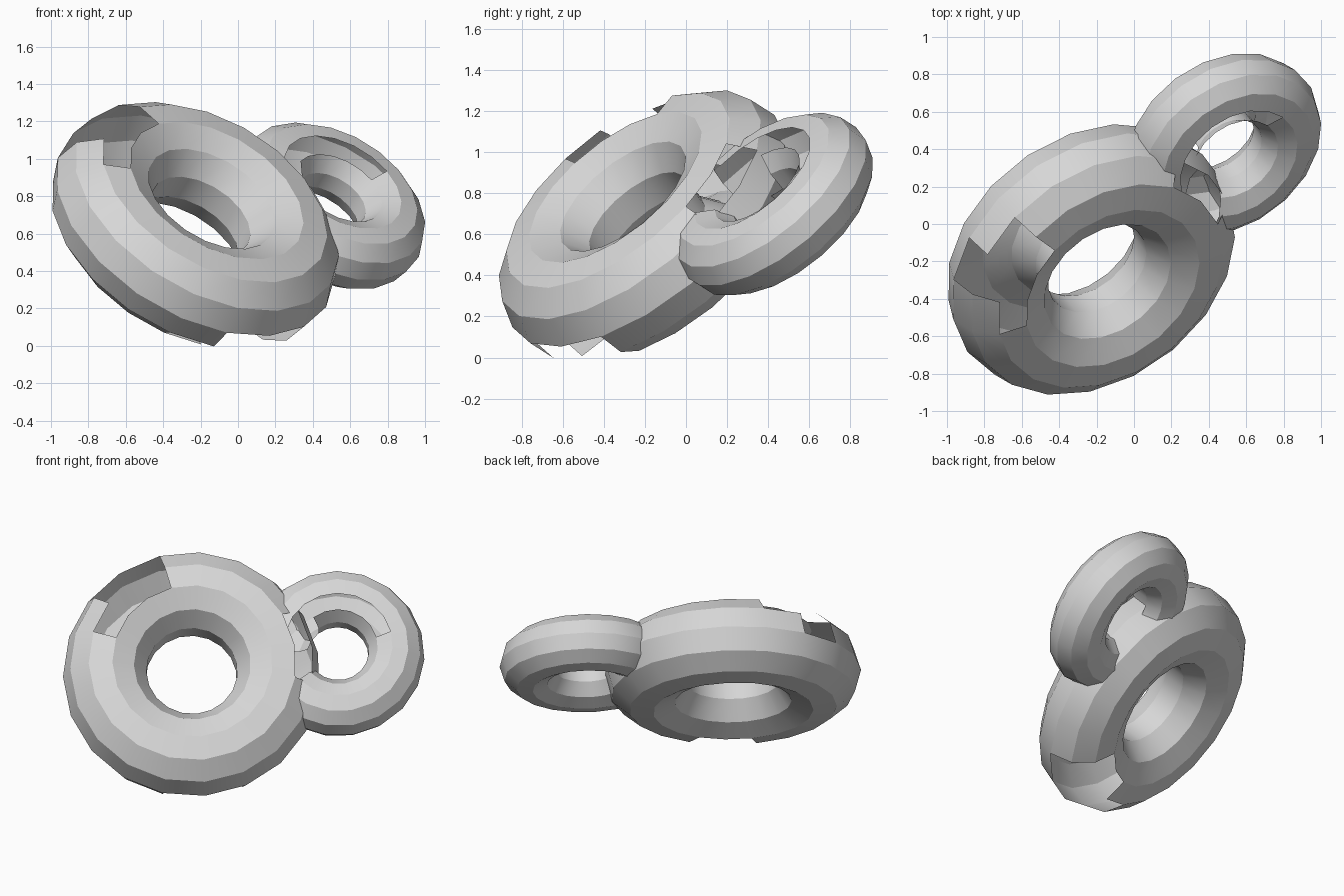
import bpy, bmesh, math
from mathutils import Vector

if "Cube" in bpy.data.objects:
    bpy.data.objects.remove(bpy.data.objects["Cube"])

SEG, SIDES = 19, 11
axis = Vector((0.43, -0.575, 0.70)).normalized()
across = Vector((-axis.y, axis.x, 0)).normalized()
up = axis.cross(across)

grey = bpy.data.materials.new("plain grey")
grey.diffuse_color = (0.68, 0.68, 0.68, 1)
grey.use_nodes = True
grey.node_tree.nodes["Principled BSDF"].inputs["Base Color"].default_value = grey.diffuse_color


def inside(angle, lo, hi):
    return (angle - lo) % 360 < (hi - lo)


def ring(name, centre, major, minor, start, gaps):
    """Tilted ring; gaps are (around from, to, tube from, to) in degrees."""
    bm = bmesh.new()
    rows = []
    for k in range(SEG):
        a = math.radians(start + 360 * k / SEG)
        out = across * math.cos(a) + up * math.sin(a)
        row = []
        for j in range(SIDES):
            t = 2 * math.pi * j / SIDES
            row.append(bm.verts.new(Vector(centre) + out * (major + minor * math.cos(t))
                                    + axis * minor * math.sin(t)))
        rows.append(row)
    for k in range(SEG):
        a = start + 360 * (k + 0.5) / SEG
        nxt = rows[(k + 1) % SEG]
        for j in range(SIDES):
            t = 360 * (j + 0.5) / SIDES
            if any(inside(a, g[0], g[1]) and inside(t, g[2], g[3]) for g in gaps):
                continue
            i = (j + 1) % SIDES
            bm.faces.new((rows[k][j], nxt[j], nxt[i], rows[k][i]))
    for v in [v for v in bm.verts if not v.link_faces]:
        bm.verts.remove(v)
    mesh = bpy.data.meshes.new(name)
    bm.to_mesh(mesh)
    bm.free()
    mesh.materials.append(grey)
    obj = bpy.data.objects.new(name, mesh)
    bpy.context.collection.objects.link(obj)
    bpy.context.view_layer.objects.active = obj
    obj.select_set(True)
    bpy.ops.object.shade_smooth_by_angle(angle=math.radians(25))
    obj.select_set(False)


# Large ring, broken open at the top, the bottom and beside the small ring
ring("large_ring", (-0.23, -0.19, 0.642), 0.553, 0.272, 180, [
    (104, 142, 33, 98),
    (142, 161, 66, 98),
    (123, 142, 0, 33),
    (-104, -66, -98, 0),
    (-123, -104, -66, -33),
    (-9.5, 28.5, 33, 66),
])

# Small ring, with an open strip on top and a break inside the large ring
ring("small_ring", (0.483, 0.426, 0.747), 0.373, 0.183, -5, [
    (14, 166, 98, 131),
    (127, 166, 131, 197),
    (165.5, 222.5, 0, 360),
])
